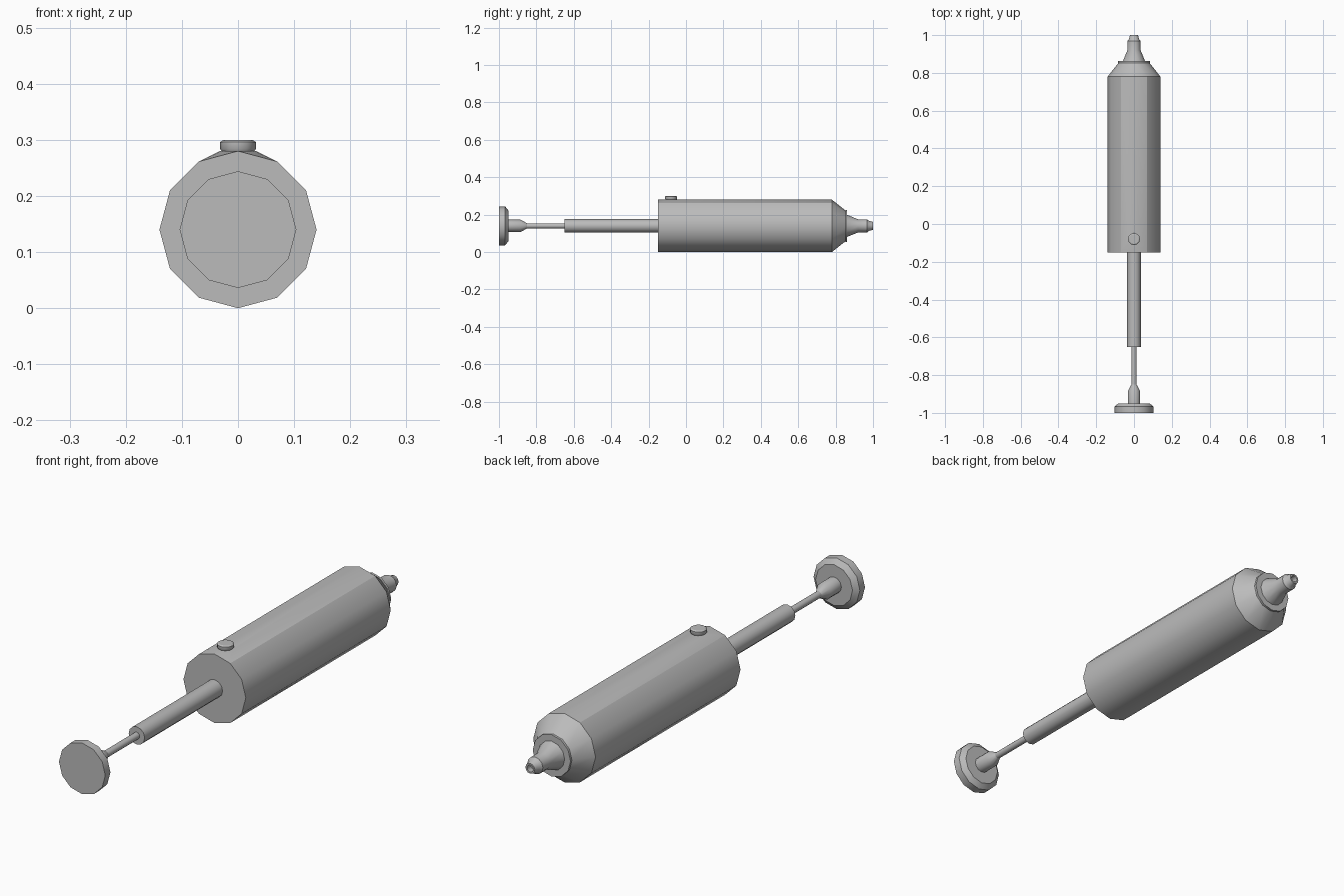
import bpy, bmesh, math
from mathutils import Matrix, Vector

if "Cube" in bpy.data.objects:
    bpy.data.objects.remove(bpy.data.objects["Cube"], do_unlink=True)

SIDES = 12
R = 0.14                       # barrel radius, also the axis height
FRONT, SHOULDER = -0.15, 0.78  # ends of the straight barrel

grey = bpy.data.materials.new("plain grey")
grey.use_nodes = True
colour = (0.5, 0.5, 0.5, 1)
grey.diffuse_color = colour
grey.node_tree.nodes["Principled BSDF"].inputs["Base Color"].default_value = colour

ALONG_Y = Matrix.Translation((0, 0, R)) @ Matrix.Rotation(-math.pi / 2, 4, "X")


def finish(name, bm):
    bmesh.ops.recalc_face_normals(bm, faces=bm.faces)
    mesh = bpy.data.meshes.new(name)
    bm.to_mesh(mesh)
    bm.free()
    mesh.materials.append(grey)
    obj = bpy.data.objects.new(name, mesh)
    bpy.context.collection.objects.link(obj)
    bpy.ops.object.select_all(action="DESELECT")
    obj.select_set(True)
    bpy.context.view_layer.objects.active = obj
    bpy.ops.object.shade_smooth_by_angle(angle=math.radians(34))
    return obj


def lathe(profile, matrix=ALONG_Y):
    """Capped solid of revolution from (distance along axis, radius) pairs."""
    bm = bmesh.new()
    rings = []
    for d, r in profile:
        angles = [2 * math.pi * i / SIDES for i in range(SIDES)]
        rings.append([bm.verts.new(matrix @ Vector((r * math.sin(a), r * math.cos(a), d)))
                      for a in angles])
    for lower, upper in zip(rings, rings[1:]):
        for i in range(SIDES):
            j = (i + 1) % SIDES
            bm.faces.new((lower[i], lower[j], upper[j], upper[i]))
    bm.faces.new(rings[0])
    bm.faces.new(rings[-1])
    return bm


# Barrel with tapered shoulder; its two top faces make way for the button mount
barrel = lathe([(FRONT, R), (SHOULDER, R), (0.857, 0.079)])
top = [f for f in barrel.faces if f.calc_center_median().z > 1.8 * R
       and f.calc_center_median().y < SHOULDER - 0.1]
bmesh.ops.delete(barrel, geom=top, context="FACES_ONLY")
finish("barrel", barrel)

# Raised skin joining the barrel top to the round button base
button_y, button_r = -0.08, 0.032
mount = bmesh.new()
for y in (FRONT, SHOULDER):
    for step in (-1, 0, 1):
        a = step * math.pi / 6
        mount.verts.new((R * math.sin(a), y, R + R * math.cos(a)))
for i in range(SIDES):
    a = 2 * math.pi * i / SIDES
    mount.verts.new((button_r * math.sin(a), button_y + button_r * math.cos(a), 2 * R))
bmesh.ops.convex_hull(mount, input=mount.verts)
mount.normal_update()
hidden = [f for f in mount.faces if f.normal.z < 0.1]
bmesh.ops.delete(mount, geom=hidden, context="FACES")
finish("button_mount", mount)

# Button with bevelled rims
finish("button", lathe([(0.278, 0.028), (0.284, 0.032), (0.296, 0.032), (0.3, 0.026)],
                       Matrix.Translation((0, button_y, 0))))

# Nose: collar and hollow-ended nozzle
finish("nose_collar", lathe([(0.853, 0.085), (0.862, 0.085)]))
finish("nozzle", lathe([(0.858, 0.06), (0.866, 0.057), (0.92, 0.035), (0.968, 0.035),
                        (0.978, 0.027), (1.0, 0.021), (1.0, 0.014), (0.975, 0.014)]))

# Telescoping shaft and rod
finish("shaft", lathe([(-0.65, 0.036), (-0.14, 0.036)]))
finish("inner_rod", lathe([(-0.87, 0.014), (-0.64, 0.014)]))

# Plunger: flared socket and bevelled end plate
finish("plunger_socket", lathe([(-0.96, 0.033), (-0.885, 0.033), (-0.85, 0.014)]))
finish("plunger_plate", lathe([(-1.0, 0.104), (-0.967, 0.104), (-0.95, 0.083)]))
